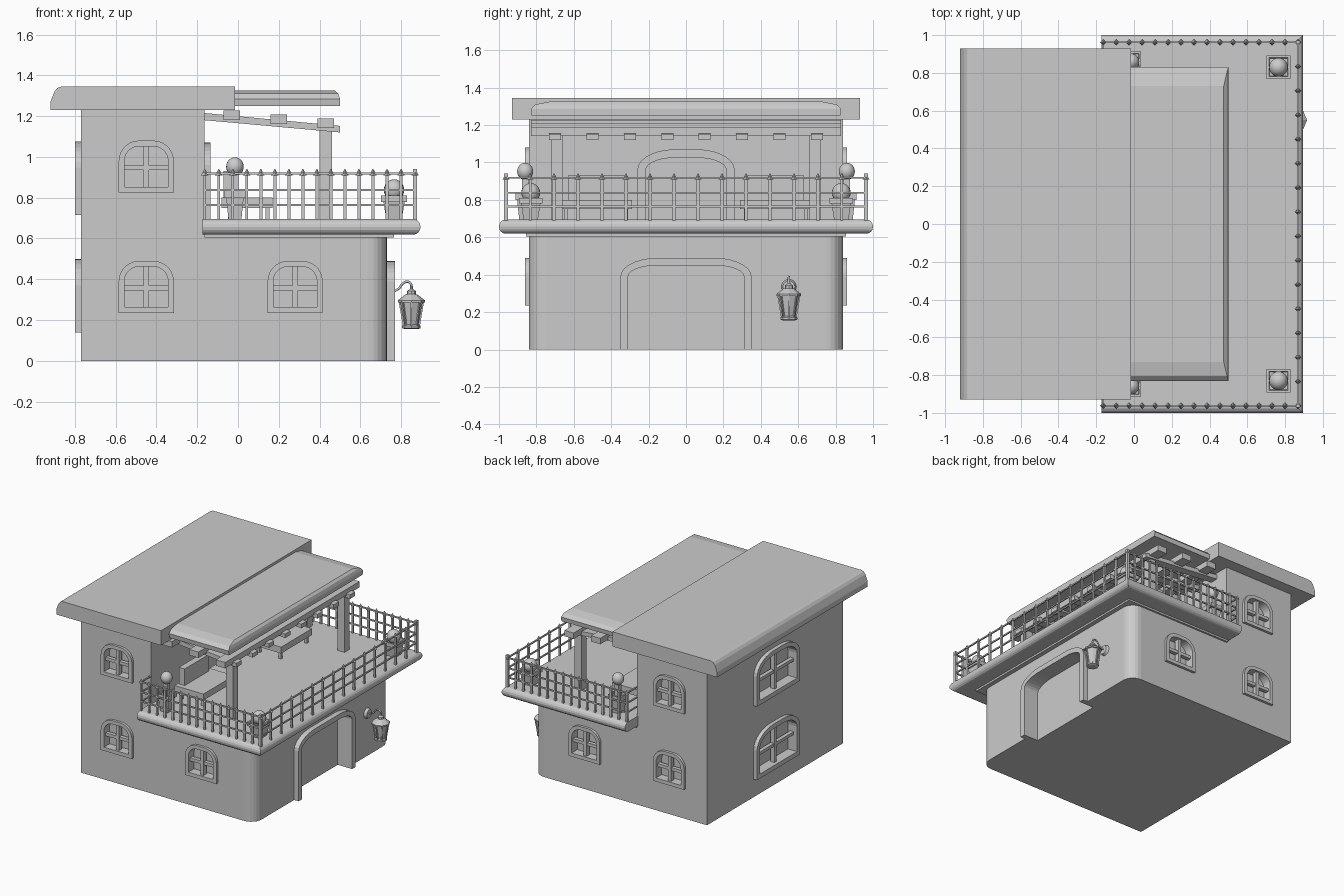
import bpy, bmesh
from math import sin, cos, pi, radians
from mathutils import Matrix, Vector

if "Cube" in bpy.data.objects:
    bpy.data.objects.remove(bpy.data.objects["Cube"])

I = Matrix.Identity(4)


def obj_from_bm(name, bm):
    bmesh.ops.recalc_face_normals(bm, faces=bm.faces)
    me = bpy.data.meshes.new(name)
    bm.to_mesh(me)
    bm.free()
    ob = bpy.data.objects.new(name, me)
    bpy.context.collection.objects.link(ob)
    return ob


def add_loft(bm, loops, m=I, ring=False):
    """Skin equal-length loops; cap the ends, or close into a ring."""
    vs = [[bm.verts.new(m @ Vector(p)) for p in lp] for lp in loops]
    n = len(loops[0])
    for a, b in list(zip(vs, vs[1:])) + ([(vs[-1], vs[0])] if ring else []):
        for i in range(n):
            bm.faces.new((a[i], a[(i + 1) % n], b[(i + 1) % n], b[i]))
    if not ring:
        bm.faces.new(vs[0][::-1])
        bm.faces.new(vs[-1])


def rect(x0, x1, y0, y1, z):
    return [(x0, y0, z), (x1, y0, z), (x1, y1, z), (x0, y1, z)]


def add_box(bm, x0, x1, y0, y1, z0, z1, m=I):
    add_loft(bm, [rect(x0, x1, y0, y1, z0), rect(x0, x1, y0, y1, z1)], m)


def loft(name, loops):
    bm = bmesh.new()
    add_loft(bm, loops)
    return obj_from_bm(name, bm)


def boxes(name, items):
    bm = bmesh.new()
    for it in items:
        add_box(bm, *it)
    return obj_from_bm(name, bm)


def arch(w, z0, z1, rx, rz, n=7):
    """Outline with rounded top corners, starting at the bottom left."""
    pts = [(-w / 2, z0), (w / 2, z0)]
    for s, a0 in ((1, 0), (-1, 90)):
        for i in range(n + 1):
            a = radians(a0 + 90 * i / n)
            pts.append((s * (w / 2 - rx) + rx * cos(a), z1 - rz + rz * sin(a)))
    return pts


def at(pts, d):
    return [(u, -d, z) for u, z in pts]


cut = bmesh.new()


def opening(name, x, y, turn, w, z0, z1, rx, rz, t, out, deep, door=False):
    """Frame around a recess; local -y is outward."""
    m = Matrix.Translation((x, y, 0)) @ Matrix.Rotation(radians(turn), 4, 'Z')
    outer = arch(w, z0, z1, rx, rz)
    low = z0 if door else z0 + t
    inner = arch(w - 2 * t, low, z1 - t, rx - t, rz - t)
    hole = arch(w - 2 * t, z0 - .1 if door else low, z1 - t, rx - t, rz - t)
    bm = bmesh.new()
    if door:
        poly = outer[1:] + outer[:1] + (inner[1:] + inner[:1])[::-1]
        add_loft(bm, [at(poly, -.01), at(poly, out)], m)
    else:
        add_loft(bm, [at(outer, -.01), at(outer, out), at(inner, out), at(inner, -.01)], m, True)
        # crossing glazing bars
        h, zc = w / 2 - t, low + (z1 - t - low) * .47
        add_box(bm, -.013, .013, -.005, .03, low, z1 - t, m)
        add_box(bm, -h, h, 0, .03, zc - .012, zc + .012, m)
    add_loft(cut, [at(hole, -deep), at(hole, .1)], m)
    return obj_from_bm(name, bm)


# windows on the front and back, larger ones on the left end
for side, y, turn in (("front", -.84, 0), ("back", .84, 180)):
    for label, x, z in (("upper", -.45, .825), ("lower", -.45, .235), ("lower_right", .28, .235)):
        opening(f"{side}_{label}_window", x, y, turn, .27, z, z + .255, .1, .1, .028, .02, .05)
for label, z in (("upper", .715), ("lower", .14)):
    opening(f"left_{label}_window", -.77, 0, -90, .53, z, z + .36, .2, .13, .035, .03, .05)
# doors on the right end
opening("entrance_frame", .73, 0, 90, .70, 0, .49, .2, .1, .04, .04, .085, True)
opening("terrace_door_frame", -.165, 0, 90, .52, .69, 1.07, .2, .11, .045, .03, .05, True)

cutter = obj_from_bm("opening_cutter", cut)
cutter.hide_render = True
cutter.hide_viewport = True

# walls
r = .09
corner = [(.73 - r + r * sin(pi / 2 * i / 6), -.84 + r - r * cos(pi / 2 * i / 6)) for i in range(7)]
plan = [(-.77, -.84)] + corner + [(x, -y) for x, y in corner[::-1]] + [(-.77, .84)]
lower = loft("lower_walls", [[(x, y, z) for x, y in plan] for z in (0, .63)])
upper = boxes("upper_walls", [(-.77, -.165, -.84, .84, .63, 1.24)])
for ob in (lower, upper):
    b = ob.modifiers.new("openings", 'BOOLEAN')
    b.object = cutter
    b.operation = 'DIFFERENCE'
    b.solver = 'EXACT'

# main roof with rounded outer edge
prof = [(-.92, 1.23), (-.015, 1.23), (-.015, 1.345), (-.865, 1.345), (-.885, 1.338), (-.9, 1.32), (-.92, 1.27)]
loft("main_roof", [[(x, y, z) for x, z in prof] for y in (-.93, .93)])

# terrace slab with half-round edge
slab = []
for i in range(9):
    a = -pi / 2 + pi * i / 8
    e = .036 * (1 - cos(a))
    slab.append(rect(-.173, .895 - e, -1 + e, 1 - e, .657 + .038 * sin(a)))
loft("terrace_slab", slab)
boxes("slab_moulding", [(-.165, .765, -.855, .855, .605, .63)])

# pergola: canopy, cross beams, sloping rafters, posts
loft("canopy", [rect(-.16, x, -y, y, z) for x, y, z in
                ((.5, .825, 1.25), (.5, .83, 1.285), (.492, .805, 1.31), (.475, .73, 1.325))])
boxes("cross_beams", [(x - .04, x + .04, -.83, .83, z - .023, z + .023)
                      for x, z in ((-.03, 1.205), (.2, 1.185), (.43, 1.165))])
bm = bmesh.new()
slope = [(-.165, 1.18), (.5, 1.12), (.5, 1.152), (-.165, 1.215)]
for i in range(8):
    y = -.7 + .2 * i
    add_loft(bm, [[(x, y + d, z) for x, z in slope] for d in (-.032, .032)])
obj_from_bm("rafters", bm)
boxes("pergola_posts", [(.4, .46, s * .69 - .03, s * .69 + .03, .68, 1.145) for s in (-1, 1)])

# railing on three sides with short returns to the wall
X0, X1, Y = -.163, .868, .962
bm = bmesh.new()
spots = [(X0 + (X1 - X0) * i / 15, s * Y) for i in range(16) for s in (-1, 1)]
spots += [(X1, -Y + 2 * Y * i / 15) for i in range(1, 15)]
for x, y in spots:
    add_box(bm, x - .007, x + .007, y - .007, y + .007, .68, .925)
    c = Matrix.Translation((x, y, .925))
    bmesh.ops.create_cone(bm, cap_ends=True, segments=4, radius1=.018, radius2=.002, depth=.03, matrix=c)
for z in (.765, .838, .918):
    t = .005
    for s in (-1, 1):
        add_box(bm, X0, X1, s * Y - t, s * Y + t, z - t, z + t)
        add_box(bm, X0 - t, X0 + t, min(s * Y, s * .84), max(s * Y, s * .84), z - t, z + t)
    add_box(bm, X1 - t, X1 + t, -Y, Y, z - t, z + t)
for s in (-1, 1):
    add_box(bm, X1 - .01, X1 + .01, s * Y - .01, s * Y + .01, .68, .94)
obj_from_bm("railing", bm)


# square pots with clipped shrubs
def ball(name, x, y, z, rr, rz):
    bpy.ops.mesh.primitive_uv_sphere_add(segments=20, ring_count=12, radius=1, location=(x, y, z))
    ob = bpy.context.object
    ob.name = name
    ob.scale = (rr, rr, rz)
    bpy.ops.object.shade_smooth()


for side, s in (("front", -1), ("back", 1)):
    for kind, x, y, z, w, h in (("low", .765, s * .83, .69, .063, .12), ("tall", -.015, s * .86, .69, .052, .145)):
        loft(f"{side}_{kind}_pot", [rect(x - k, x + k, y - k, y + k, z + q) for k, q in
                                    ((w * .6, 0), (w * .82, h * .75), (w, h * .75), (w, h), (w * .8, h), (w * .75, h * .9))])
    ball(f"{side}_low_shrub", .765, s * .83, .838, .05, .052)
    ball(f"{side}_tall_shrub", -.015, s * .86, .952, .043, .046)
    boxes(f"{side}_tall_shrub_stem", [(-.033, .003, s * .86 - .018, s * .86 + .018, .8, .93)])
    # bench against the house
    a, b = (.29, .67) if s > 0 else (-.67, -.29)
    legs = [(x, x + .02, y, y + .02, .68, .76) for x in (-.05, .135) for y in (a + .02, b - .04)]
    boxes(f"{side}_bench", [(-.08, .17, a, b, .75, .8), (-.07, -.02, a + .04, b - .04, .79, .93)] + legs)

# wall lantern
LX, LY = .85, .55


def turned(name, steps, seg):
    loft(name, [[(LX + q * cos(2 * pi * i / seg), LY + q * sin(2 * pi * i / seg), z) for i in range(seg)]
                for q, z in steps])


turned("lantern_body", ((.03, .155), (.045, .16), (.045, .172), (.036, .178), (.056, .285), (.066, .287), (.066, .297),
                        (.03, .325), (.022, .327), (.022, .342), (.008, .352), (.006, .37)), 8)
bm = bmesh.new()
for i in range(8):
    a = 2 * pi * i / 8
    m = Matrix.Translation((LX, LY, 0)) @ Matrix.Rotation(a, 4, 'Z')
    add_loft(bm, [rect(q - .004, q + .004, -.004, .004, z) for q, z in ((.038, .172), (.058, .29))], m)
obj_from_bm("lantern_bars", bm)
bm = bmesh.new()
bmesh.ops.create_cone(bm, cap_ends=True, segments=20, radius1=.042, radius2=.032, depth=.025,
                      matrix=Matrix.Translation((.738, LY, .335)) @ Matrix.Rotation(pi / 2, 4, 'Y'))
obj_from_bm("lantern_wall_plate", bm)
cu = bpy.data.curves.new("lantern_hook", 'CURVE')
cu.dimensions = '3D'
cu.bevel_depth = .006
cu.bevel_resolution = 2
cu.resolution_u = 6
path = [(.74, .335), (.785, .345), (.805, .38), (.83, .392), (.852, .378), (.852, .352)]
sp = cu.splines.new('NURBS')
sp.points.add(len(path) - 1)
for p, (x, z) in zip(sp.points, path):
    p.co = (x, LY, z, 1)
sp.use_endpoint_u = True
sp.order_u = 3
hook = bpy.data.objects.new("lantern_hook", cu)
bpy.context.collection.objects.link(hook)
bpy.ops.object.select_all(action='DESELECT')
hook.select_set(True)
bpy.context.view_layer.objects.active = hook
bpy.ops.object.convert(target='MESH')
